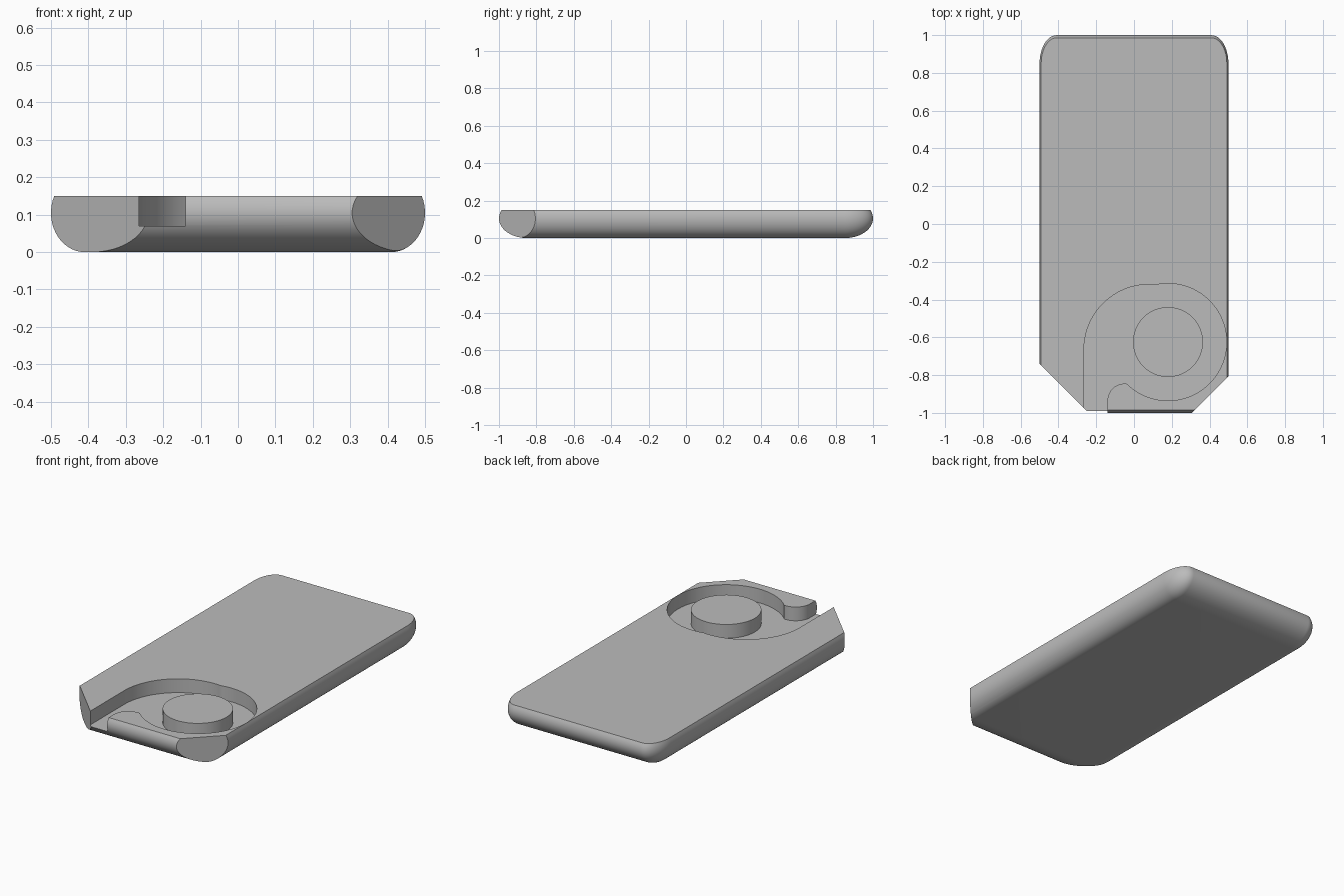
import bpy, bmesh
from math import cos, sin, asin, radians, pi
from mathutils import Vector

if "Cube" in bpy.data.objects:
    bpy.data.objects.remove(bpy.data.objects["Cube"], do_unlink=True)

TOP, FLOOR = 0.15, 0.07
RX, RY, RZ = 0.09, 0.15, 0.105      # edge rounding along each axis
RING = (0.18, -0.625)               # centre of the round recess

grey = bpy.data.materials.new("plain grey")
grey.use_nodes = True
grey.diffuse_color = (0.5, 0.5, 0.5, 1)
grey.node_tree.nodes["Principled BSDF"].inputs["Base Color"].default_value = (0.5, 0.5, 0.5, 1)


def make_object(name, bm):
    bmesh.ops.recalc_face_normals(bm, faces=bm.faces)
    mesh = bpy.data.meshes.new(name)
    bm.to_mesh(mesh)
    bm.free()
    mesh.materials.append(grey)
    obj = bpy.data.objects.new(name, mesh)
    bpy.context.collection.objects.link(obj)
    return obj


def arc(centre, radius, start, end, steps):
    angles = [radians(start + (end - start) * i / steps) for i in range(steps + 1)]
    return [(centre[0] + radius * cos(a), centre[1] + radius * sin(a)) for a in angles]


def prism(name, outline, low, high):
    bm = bmesh.new()
    face = bm.faces.new([bm.verts.new((x, y, low)) for x, y in outline])
    geom = bmesh.ops.extrude_face_region(bm, geom=[face])["geom"]
    raised = [v for v in geom if isinstance(v, bmesh.types.BMVert)]
    bmesh.ops.translate(bm, verts=raised, vec=(0, 0, high - low))
    return make_object(name, bm)


def smooth(obj):
    bpy.ops.object.select_all(action="DESELECT")
    obj.select_set(True)
    bpy.context.view_layer.objects.active = obj
    bpy.ops.object.shade_smooth_by_angle(angle=radians(30))


# Rounded slab: stacked rounded rectangles following an elliptical edge
bm = bmesh.new()
rings = []
levels, steps = 16, 12
tilt_top = asin((TOP - RZ) / RZ)
for i in range(levels + 1):
    tilt = -pi / 2 + (tilt_top + pi / 2) * i / levels
    ring = []
    for quarter, (sx, sy) in enumerate([(1, 1), (-1, 1), (-1, -1), (1, -1)]):
        for j in range(steps + 1):
            a = (quarter + j / steps) * pi / 2
            ring.append(bm.verts.new((sx * (0.5 - RX) + RX * cos(tilt) * cos(a),
                                      sy * (1 - RY) + RY * cos(tilt) * sin(a),
                                      RZ + RZ * sin(tilt))))
    rings.append(ring)
for low, high in zip(rings, rings[1:]):
    for k in range(len(low)):
        n = (k + 1) % len(low)
        bm.faces.new((low[k], low[n], high[n], high[k]))
bm.faces.new(rings[0][::-1])
bm.faces.new(rings[-1])
bmesh.ops.remove_doubles(bm, verts=bm.verts, dist=0.0001)

# Cut off the two front corners
for point, normal in [((-0.5, -0.74, 0), (-1, -1, 0)), ((0.5, -0.805, 0), (1, -1, 0))]:
    cut = bmesh.ops.bisect_plane(bm, geom=bm.verts[:] + bm.edges[:] + bm.faces[:], dist=1e-6,
                                 plane_co=Vector(point), plane_no=Vector(normal), clear_outer=True)
    edges = [e for e in cut["geom_cut"] if isinstance(e, bmesh.types.BMEdge)]
    bmesh.ops.contextual_create(bm, geom=edges)
body = make_object("body", bm)

# Curved recess with a channel open to the front
outline = [(-0.265, -1.1)]
outline += arc((0.08, -0.665), 0.345, 180, 86.5, 28)
outline += arc(RING, 0.31, 103, -134, 72)
outline += arc((-0.05, -0.935), 0.09, 82, 180, 14)
outline += [(-0.14, -1.1)]
cutter = prism("recess_cutter", outline, FLOOR, 0.3)
cutter.hide_render = True

mod = body.modifiers.new("recess", "BOOLEAN")
mod.operation = "DIFFERENCE"
mod.solver = "EXACT"
mod.object = cutter
bpy.context.view_layer.objects.active = body
bpy.ops.object.modifier_apply(modifier="recess")
bpy.data.objects.remove(cutter, do_unlink=True)
smooth(body)

# Round boss standing in the recess
boss = prism("round_boss", arc(RING, 0.185, 0, 360, 64)[:-1], FLOOR - 0.01, TOP)
smooth(boss)
